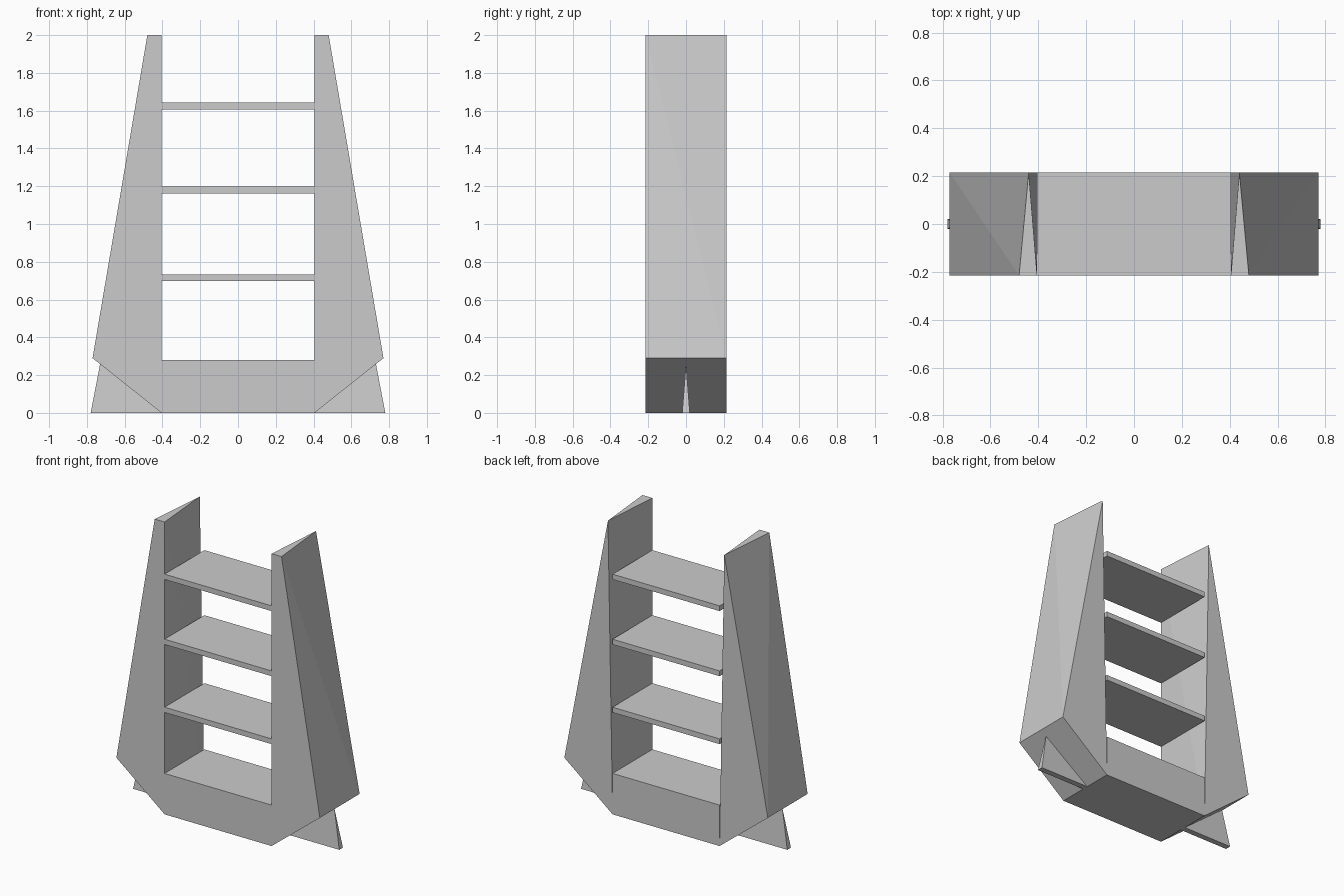
import bpy
import bmesh

cube = bpy.data.objects.get("Cube")
if cube:
    bpy.data.objects.remove(cube, do_unlink=True)

DEPTH = 0.215      # half of the overall depth
INNER = 0.405      # inner side of the uprights

grey = bpy.data.materials.new("plain grey")
grey.use_nodes = True
colour = (0.6, 0.6, 0.6, 1)
grey.diffuse_color = colour
grey.node_tree.nodes["Principled BSDF"].inputs["Base Color"].default_value = colour


def hull(name, points):
    """Convex solid around a few corner points."""
    bm = bmesh.new()
    for p in points:
        bm.verts.new(p)
    bmesh.ops.convex_hull(bm, input=bm.verts[:])
    bmesh.ops.recalc_face_normals(bm, faces=bm.faces[:])
    bmesh.ops.dissolve_limit(bm, angle_limit=0.005, verts=bm.verts[:], edges=bm.edges[:])
    mesh = bpy.data.meshes.new(name)
    bm.to_mesh(mesh)
    bm.free()
    mesh.materials.append(grey)
    obj = bpy.data.objects.new(name, mesh)
    bpy.context.collection.objects.link(obj)
    return obj


def cross_board(name, bottom, top):
    return hull(name, [(x, y, z) for x in (-INNER, INNER)
                       for y in (-DEPTH, DEPTH) for z in (bottom, top)])


# Uprights: wide at the foot, top edge tapering to a point at the back
front = [(INNER, 0), (INNER, 2), (0.48, 2), (0.77, 0.29)]
back = [(INNER, 0), (0.44, 2), (0.77, 0.29)]
for name, side in (("left_upright", 1), ("right_upright", -1)):
    hull(name, [(side * x, -DEPTH, z) for x, z in front] +
               [(side * x, DEPTH, z) for x, z in back])

# Solid base and thin shelves between the uprights
cross_board("base_block", 0, 0.28)
for i, z in enumerate((0.715, 1.18, 1.625)):
    cross_board(f"shelf_{i + 1}", z - 0.018, z + 0.018)

# Thin wedge running through the foot and out at both ends
hull("foot_wedge", [(s * 0.78, y, 0) for s in (-1, 1) for y in (-0.02, 0.02)] +
                   [(s * 0.73, 0, 0.26) for s in (-1, 1)])
